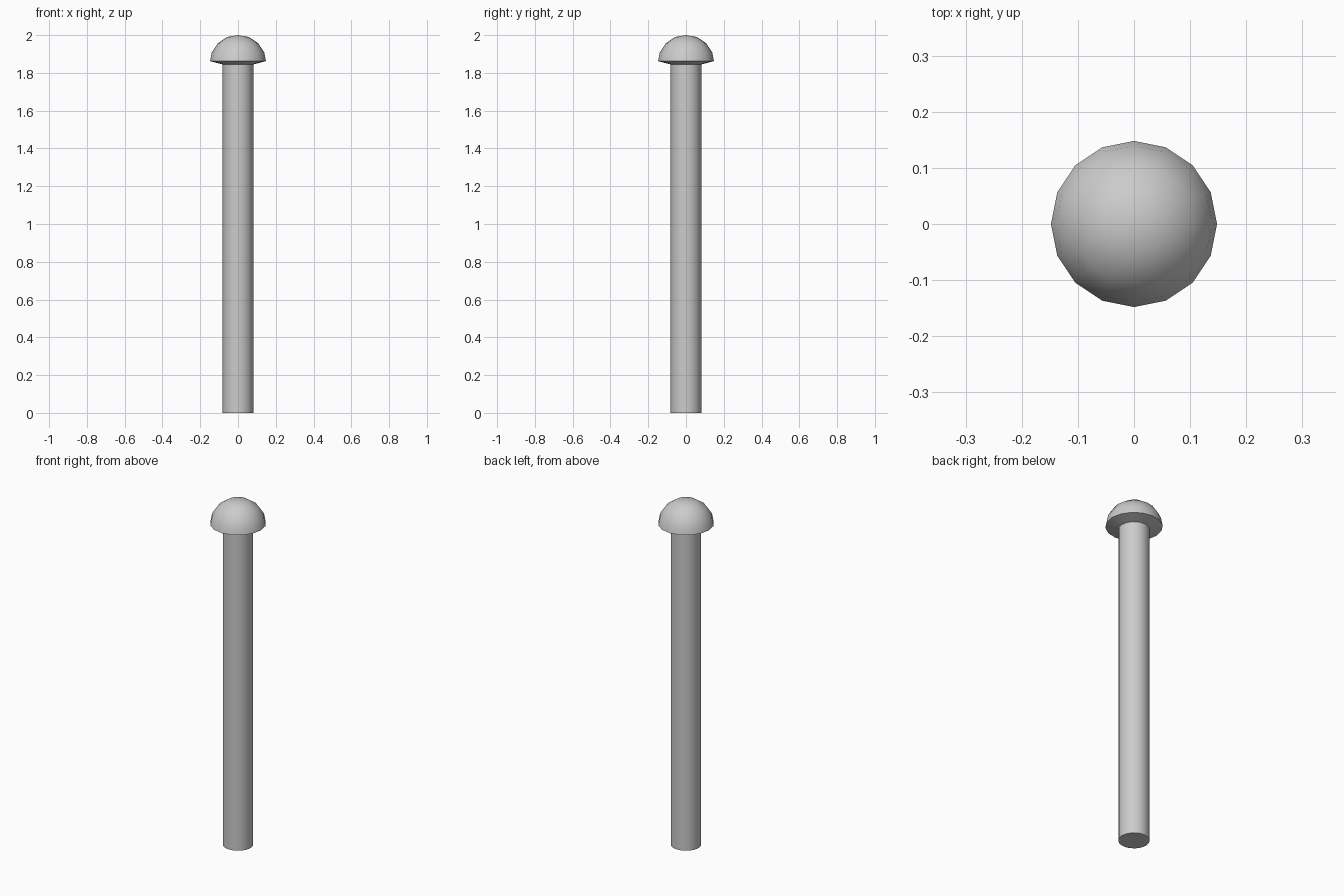
import bpy, bmesh
from math import cos, sin, tau, radians

if "Cube" in bpy.data.objects:
    bpy.data.objects.remove(bpy.data.objects["Cube"])

SIDES = 16


def lathe(name, profile):
    """Revolve (radius, z) points, listed bottom to top, round the z axis."""
    bm = bmesh.new()
    rings = []
    for r, z in profile:
        if r == 0:
            rings.append([bm.verts.new((0, 0, z))] * SIDES)
        else:
            rings.append([bm.verts.new((r * cos(tau * i / SIDES), r * sin(tau * i / SIDES), z))
                          for i in range(SIDES)])
    for a, b in zip(rings, rings[1:]):
        for i in range(SIDES):
            j = (i + 1) % SIDES
            bm.faces.new(dict.fromkeys((a[i], a[j], b[j], b[i])))
    # flat cap where the bottom is open
    if profile[0][0] > 0 and name == "shaft":
        bm.faces.new(rings[0][::-1])
    bmesh.ops.recalc_face_normals(bm, faces=bm.faces)
    mesh = bpy.data.meshes.new(name)
    bm.to_mesh(mesh)
    bm.free()
    obj = bpy.data.objects.new(name, mesh)
    bpy.context.collection.objects.link(obj)
    bpy.ops.object.select_all(action='DESELECT')
    obj.select_set(True)
    bpy.context.view_layer.objects.active = obj
    bpy.ops.object.shade_smooth_by_angle(angle=radians(40))
    return obj


# straight round shaft
lathe("shaft", [(0.081, 0), (0.081, 1.845)])

# domed head with a shallow sloping underside
lathe("domed_head", [(0.081, 1.845), (0.148, 1.862), (0.139, 1.908),
                     (0.107, 1.957), (0.058, 1.99), (0, 2.0)])
